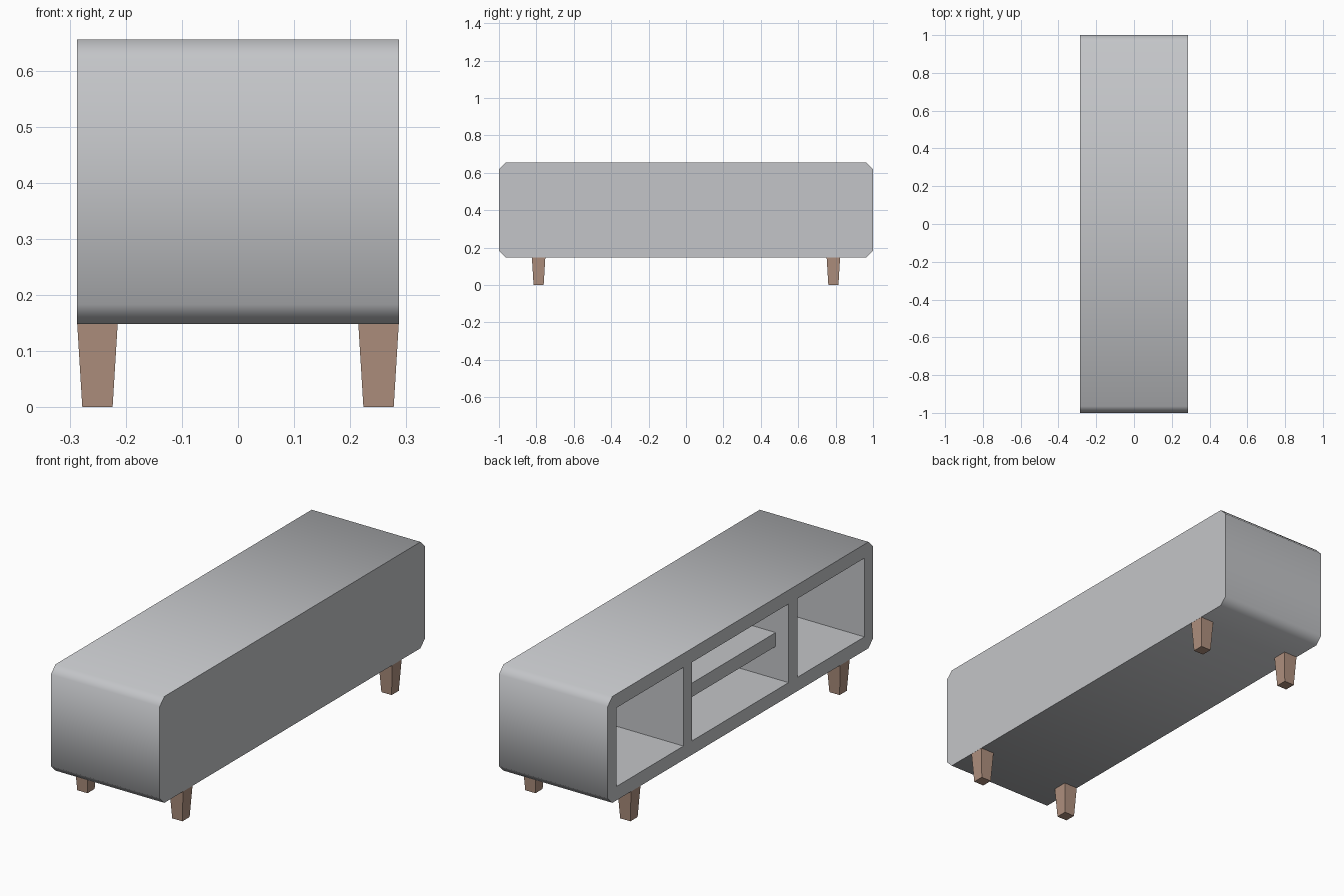
import bpy
import bmesh
from math import radians
from mathutils import Matrix

if "Cube" in bpy.data.objects:
    bpy.data.objects.remove(bpy.data.objects["Cube"], do_unlink=True)

HALF_X, HALF_Y = 0.287, 1.0
BOTTOM, TOP = 0.148, 0.655
CHAMFER, WALL = 0.035, 0.066
MID_Z = (BOTTOM + TOP) / 2


def make_material(name, color):
    mat = bpy.data.materials.new(name)
    mat.use_nodes = True
    mat.diffuse_color = color
    mat.node_tree.nodes["Principled BSDF"].inputs["Base Color"].default_value = color
    return mat


def add_object(name, bm, mat=None):
    bmesh.ops.recalc_face_normals(bm, faces=bm.faces)
    mesh = bpy.data.meshes.new(name)
    bm.to_mesh(mesh)
    bm.free()
    obj = bpy.data.objects.new(name, mesh)
    bpy.context.collection.objects.link(obj)
    if mat:
        mesh.materials.append(mat)
    return obj


def box(name, low, high, mat=None):
    size = [b - a for a, b in zip(low, high)]
    centre = [(a + b) / 2 for a, b in zip(low, high)]
    bm = bmesh.new()
    bmesh.ops.create_cube(bm, size=1, matrix=Matrix.LocRotScale(centre, None, size))
    return add_object(name, bm, mat)


grey = make_material("grey lacquer", (0.55, 0.56, 0.58, 1))
wood = make_material("brown wood", (0.43, 0.28, 0.21, 1))

# Cabinet body: a block with its four long corners chamfered
cabinet = box("cabinet_body", (-HALF_X, -HALF_Y, BOTTOM), (HALF_X, HALF_Y, TOP), grey)
bm = bmesh.new()
bm.from_mesh(cabinet.data)
long_edges = [e for e in bm.edges if abs(e.verts[0].co.x - e.verts[1].co.x) > 0.1]
bmesh.ops.bevel(bm, geom=long_edges, offset=CHAMFER, segments=1, affect='EDGES')
bm.to_mesh(cabinet.data)
bm.free()

# Three open compartments cut into the side
for y0, y1 in ((-0.934, -0.429), (-0.363, 0.363), (0.429, 0.934)):
    cutter = box("compartment_cutter", (-HALF_X - 0.1, y0, BOTTOM + WALL),
                 (HALF_X - WALL, y1, TOP - WALL))
    cutter.hide_render = True
    mod = cabinet.modifiers.new("compartment", 'BOOLEAN')
    mod.operation = 'DIFFERENCE'
    mod.solver = 'EXACT'
    mod.object = cutter
    bpy.context.view_layer.objects.active = cabinet
    bpy.ops.object.modifier_apply(modifier=mod.name)
    bpy.data.objects.remove(cutter, do_unlink=True)

bpy.ops.object.select_all(action='DESELECT')
cabinet.select_set(True)
bpy.context.view_layer.objects.active = cabinet
bpy.ops.object.shade_smooth_by_angle(angle=radians(50))

# Recessed shelf in the middle compartment
box("middle_shelf", (-HALF_X + 0.068, -0.363, MID_Z - WALL / 2),
    (HALF_X - WALL, 0.363, MID_Z + WALL / 2), grey)

# Tapered square legs
for x_name, x in (("right", -0.2505), ("left", 0.2505)):
    for y_name, y in (("front", -0.788), ("back", 0.788)):
        leg = box(f"{y_name}_{x_name}_leg", (-0.036, -0.036, 0), (0.036, 0.036, BOTTOM), wood)
        for v in leg.data.vertices:
            if v.co.z < 0.01:
                v.co.x *= 0.75
                v.co.y *= 0.75
        leg.location = (x, y, 0)
